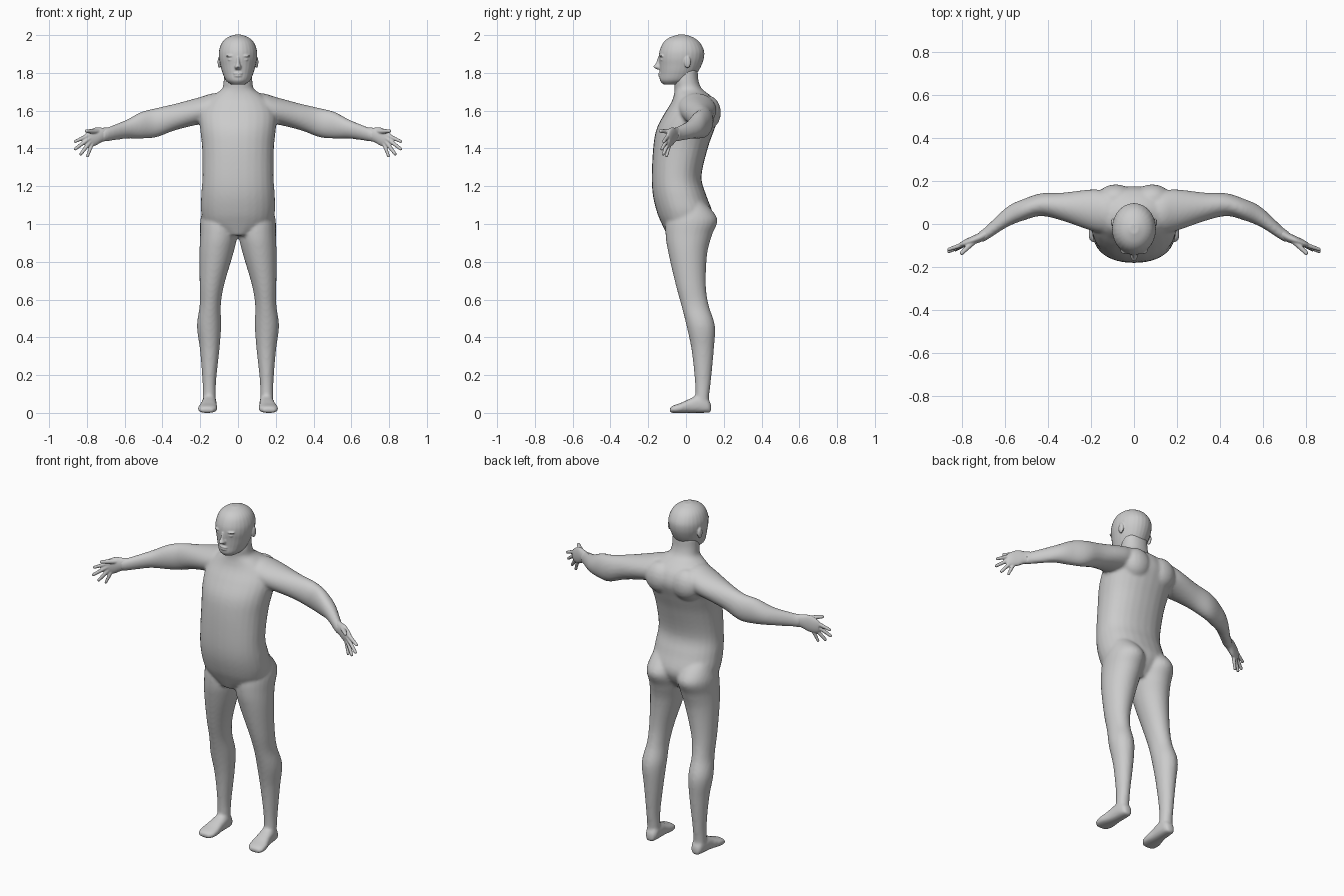
import bpy, bmesh
from math import cos, sin, pi, copysign
from mathutils import Vector, Matrix


def spline(rows, steps=5):
    """Catmull-Rom interpolation of the cross-section rows."""
    out = []
    for i in range(len(rows) - 1):
        p = [rows[max(0, min(len(rows) - 1, i + k))] for k in (-1, 0, 1, 2)]
        for j in range(steps):
            t = j / steps
            out.append([b + .5 * t * (c - a + t * (2*a - 5*b + 4*c - d + t * (3*(b - c) + d - a)))
                        for a, b, c, d in zip(*p)])
    return out + [rows[-1]]


def loft(bm, axis, rows, n=2.0, side=1, seg=28):
    """Rows are (position on axis, min, max, min, max) over the other two axes."""
    others = [k for k in range(3) if k != axis]
    rings = []
    for t, a0, a1, b0, b1 in spline(rows):
        ring = []
        for k in range(seg):
            c, s = cos(2*pi*k/seg), sin(2*pi*k/seg)
            v = [0, 0, 0]
            v[axis] = t
            v[others[0]] = (a0 + a1)/2 + (a1 - a0)/2 * copysign(abs(c)**(2/n), c)
            v[others[1]] = (b0 + b1)/2 + (b1 - b0)/2 * copysign(abs(s)**(2/n), s)
            v[0] *= side
            ring.append(bm.verts.new(v))
        rings.append(ring)
    for r, q in zip(rings, rings[1:]):
        for k in range(seg):
            m = (k + 1) % seg
            bm.faces.new((r[k], r[m], q[m], q[k]))
    bm.faces.new(rings[0])
    bm.faces.new(rings[-1])


def ball(bm, centre, size):
    m = Matrix.Translation(centre) @ Matrix.Diagonal((*size, 1))
    bmesh.ops.create_uvsphere(bm, u_segments=20, v_segments=12, radius=1, matrix=m)


def finger(bm, a, b, r):
    a, b = Vector(a), Vector(b)
    d = b - a
    m = Matrix.Translation((a + b)/2) @ d.to_track_quat('Z', 'Y').to_matrix().to_4x4()
    bmesh.ops.create_cone(bm, cap_ends=True, segments=14, radius1=r, radius2=r*.7,
                          depth=d.length, matrix=m)
    ball(bm, b, (r*.7,)*3)


def finish(bm, name, voxel, smooth):
    """Fuse overlapping volumes into one smooth skin."""
    bmesh.ops.recalc_face_normals(bm, faces=bm.faces)
    me = bpy.data.meshes.new(name)
    bm.to_mesh(me)
    bm.free()
    ob = bpy.data.objects.new(name, me)
    bpy.context.collection.objects.link(ob)
    rm = ob.modifiers.new("fuse", 'REMESH')
    rm.mode, rm.voxel_size, rm.use_smooth_shade = 'VOXEL', voxel, True
    sm = ob.modifiers.new("soften", 'SMOOTH')
    sm.factor, sm.iterations = .5, smooth
    return ob


# torso and neck
body = bmesh.new()
loft(body, 2, [(z, -x, x, f, b) for z, x, f, b in (
    (.94, .07, -.10, .08), (1.0, .17, -.128, .125), (1.06, .195, -.153, .14),
    (1.15, .195, -.175, .108), (1.25, .188, -.181, .082), (1.4, .19, -.174, .115),
    (1.5, .2, -.157, .15), (1.58, .205, -.117, .176), (1.64, .18, -.08, .163),
    (1.68, .135, -.065, .13), (1.715, .085, -.06, .085), (1.76, .076, -.062, .066),
    (1.82, .072, -.05, .062))], n=2.2)

for s in (1, -1):
    # shoulder blade
    ball(body, (s*.085, .115, 1.59), (.09, .07, .09))
    # leg
    loft(body, 2, [(z, c - h, c + h, f, b) for z, c, h, f, b in (
        (1.13, .10, .07, -.04, .085), (1.03, .10, .098, -.10, .165), (.94, .102, .099, -.108, .137),
        (.84, .115, .089, -.092, .112), (.68, .138, .065, -.055, .105), (.57, .147, .056, -.025, .12),
        (.46, .153, .064, .003, .153), (.33, .15, .051, .03, .147), (.17, .152, .036, .047, .132),
        (.08, .152, .035, .05, .122), (.02, .152, .034, .05, .125))], side=s)
    # foot
    loft(body, 1, [(y, c - h, c + h, 0, t) for y, c, h, t in (
        (.133, .15, .02, .045), (.11, .15, .034, .08), (.06, .152, .039, .09), (.02, .155, .042, .075),
        (-.03, .16, .051, .052), (-.065, .163, .048, .04), (-.086, .165, .03, .028))], n=2.5, side=s)
    # arm
    loft(body, 0, [(x, y - a, y + a, z - b, z + b) for x, y, z, a, b in (
        (.06, .055, 1.61, .09, .075), (.13, .055, 1.612, .10, .08), (.2, .065, 1.60, .096, .072),
        (.33, .08, 1.567, .066, .07), (.43, .09, 1.537, .053, .077), (.51, .068, 1.523, .05, .071),
        (.59, .033, 1.502, .047, .05), (.69, -.045, 1.475, .032, .037), (.72, -.06, 1.47, .025, .036))],
         side=s)
finish(body, "body", .009, 4)

# head
head = bmesh.new()
loft(head, 2, [(z, -x, x, f, b) for z, x, f, b in (
    (1.738, .035, -.118, -.03), (1.76, .064, -.138, .03), (1.80, .082, -.139, .06),
    (1.84, .093, -.141, .082), (1.88, .101, -.144, .095), (1.92, .1, -.139, .095),
    (1.96, .085, -.12, .074), (1.986, .058, -.09, .042), (2.002, .02, -.045, .0))])
# nose and lips
loft(head, 2, [(z, -x, x, f, -.11) for z, x, f in (
    (1.885, .009, -.148), (1.85, .012, -.16), (1.832, .018, -.173), (1.818, .015, -.152))])
ball(head, (0, -.134, 1.797), (.026, .013, .006))
ball(head, (0, -.133, 1.784), (.023, .013, .007))
for s in (1, -1):
    # brow, closed eye, ear
    ball(head, (s*.037, -.126, 1.89), (.028, .015, .007))
    ball(head, (s*.037, -.123, 1.87), (.018, .014, .007))
    ball(head, (s*.098, .008, 1.857), (.01, .018, .032))
finish(head, "head", .004, 3)

# hand, mirrored to the other side
hand = bmesh.new()
loft(hand, 0, [(x, y - a, y + a, z - b, z + b) for x, y, z, a, b in (
    (.68, -.04, 1.477, .027, .034), (.72, -.063, 1.472, .023, .038), (.755, -.077, 1.463, .02, .048),
    (.79, -.09, 1.452, .016, .042), (.81, -.097, 1.448, .01, .03))])
for a, b, r in (
        ((.785, -.092, 1.472), (.862, -.118, 1.437), .012),
        ((.785, -.094, 1.455), (.862, -.128, 1.397), .012),
        ((.78, -.09, 1.44), (.832, -.12, 1.37), .012),
        ((.77, -.085, 1.43), (.797, -.103, 1.36), .011),
        ((.745, -.08, 1.49), (.802, -.135, 1.492), .014)):
    finger(hand, a, b, r)
right = finish(hand, "hand", .004, 2)
mir = right.modifiers.new("mirror", 'MIRROR')
mir.use_axis = (True, False, False)
mir.use_mirror_merge = False
